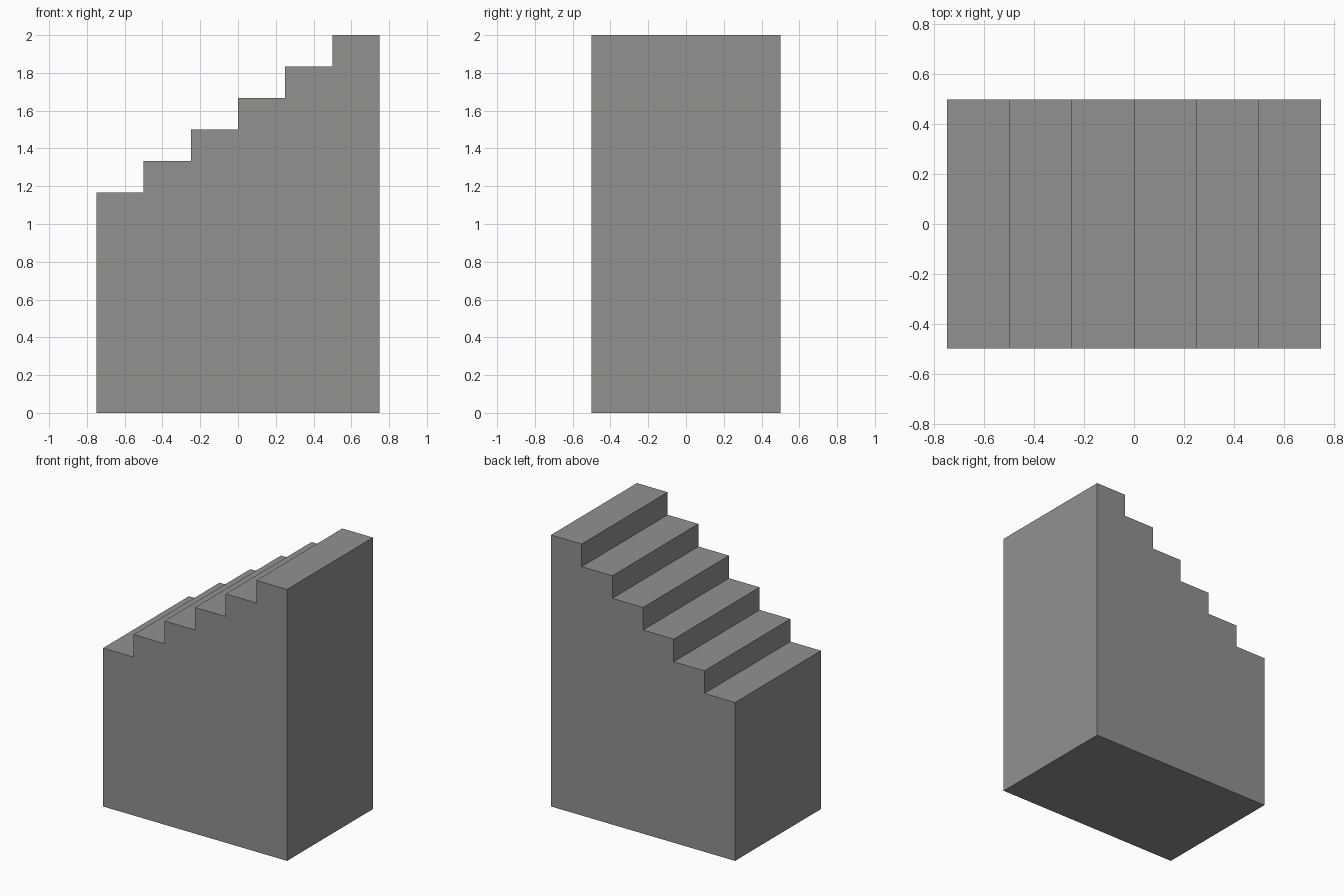
import bpy, bmesh

if "Cube" in bpy.data.objects:
    bpy.data.objects.remove(bpy.data.objects["Cube"])

STEPS, RUN, RISE = 6, 0.25, 1 / 6
LEFT, BASE, DEPTH = -0.75, 1.0, 1.0

stone = bpy.data.materials.new("warm grey")
stone.diffuse_color = (0.29, 0.285, 0.275, 1)
stone.use_nodes = True
stone.node_tree.nodes["Principled BSDF"].inputs["Base Color"].default_value = stone.diffuse_color

# Side profile: floor line, then the treads from the top step down
profile = [(LEFT, 0), (LEFT + STEPS * RUN, 0)]
for i in reversed(range(STEPS)):
    z = BASE + (i + 1) * RISE
    profile += [(LEFT + (i + 1) * RUN, z), (LEFT + i * RUN, z)]

# Solid stair block, extruded from front to back
bm = bmesh.new()
face = bm.faces.new([bm.verts.new((x, -DEPTH / 2, z)) for x, z in profile])
ext = bmesh.ops.extrude_face_region(bm, geom=[face], use_keep_orig=True)
back = [g for g in ext["geom"] if isinstance(g, bmesh.types.BMVert)]
bmesh.ops.translate(bm, verts=back, vec=(0, DEPTH, 0))
bmesh.ops.recalc_face_normals(bm, faces=bm.faces)
mesh = bpy.data.meshes.new("stair_block")
bm.to_mesh(mesh)
bm.free()
mesh.materials.append(stone)
bpy.context.collection.objects.link(bpy.data.objects.new("stair_block", mesh))
